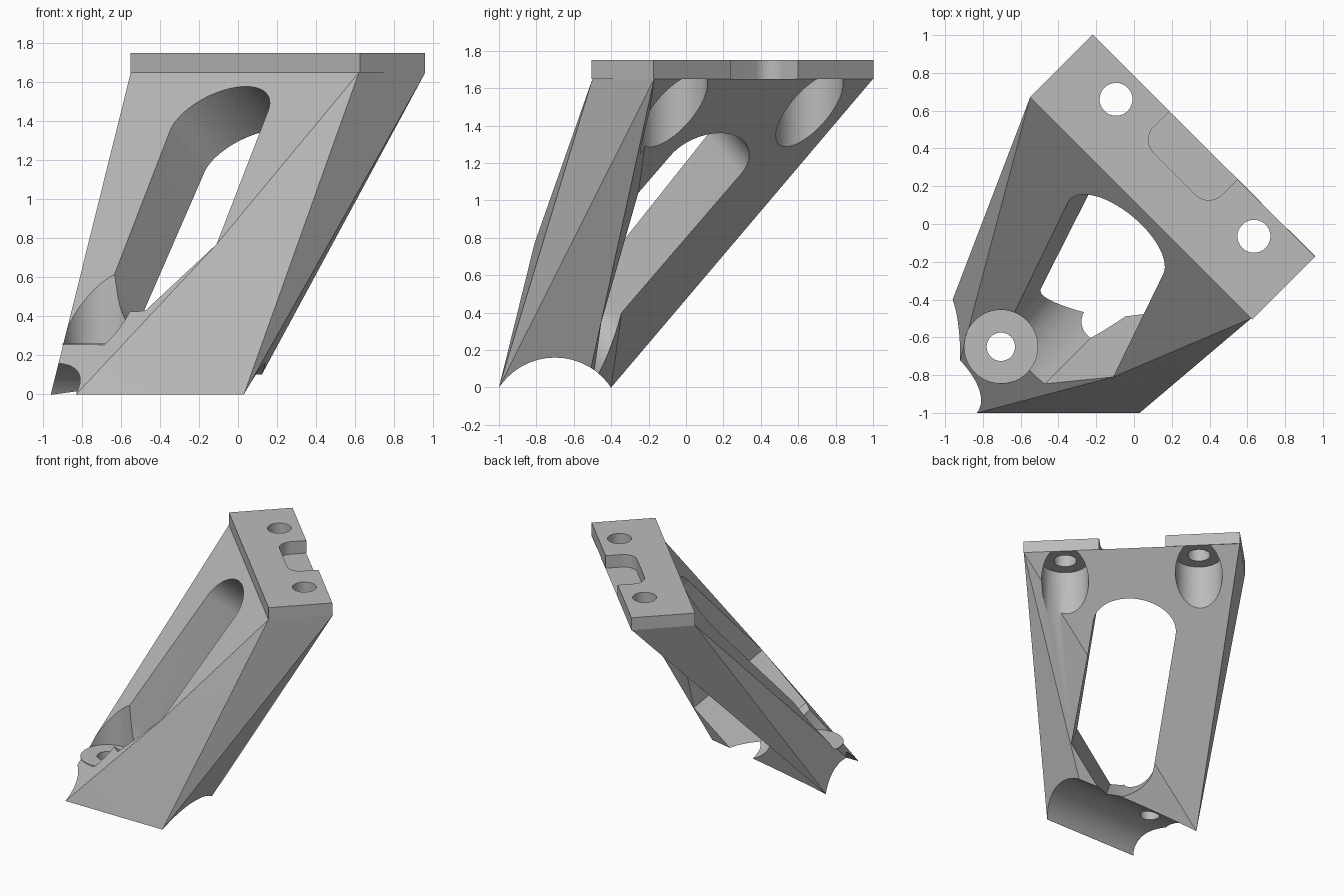
import bpy, bmesh
from math import sin, cos, radians
from mathutils import Matrix, Vector

cube = bpy.data.objects.get("Cube")
if cube:
    bpy.data.objects.remove(cube, do_unlink=True)

grey = bpy.data.materials.new("plain_grey")
grey.use_nodes = True
grey.diffuse_color = (0.5, 0.5, 0.5, 1)
grey.node_tree.nodes["Principled BSDF"].inputs["Base Color"].default_value = (0.5, 0.5, 0.5, 1)


def finish(name, bm):
    bmesh.ops.recalc_face_normals(bm, faces=bm.faces)
    mesh = bpy.data.meshes.new(name)
    bm.to_mesh(mesh)
    bm.free()
    mesh.materials.append(grey)
    obj = bpy.data.objects.new(name, mesh)
    bpy.context.collection.objects.link(obj)
    return obj


def prism(name, outline, low, high, frame=Matrix()):
    """Extrude a flat outline along the frame's third axis."""
    bm = bmesh.new()
    face = bm.faces.new([bm.verts.new((a, b, low)) for a, b in outline])
    # keep the starting face as the lower cap
    grown = bmesh.ops.extrude_face_region(bm, geom=[face], use_keep_orig=True)["geom"]
    moved = [v for v in grown if isinstance(v, bmesh.types.BMVert)]
    bmesh.ops.translate(bm, verts=moved, vec=(0, 0, high - low))
    bm.transform(frame)
    return finish(name, bm)


def arc(cx, cy, rx, ry, start, end, steps=16):
    angles = [radians(start + (end - start) * i / steps) for i in range(steps + 1)]
    return [(cx + rx * cos(a), cy + ry * sin(a)) for a in angles]


def rod(name, x, y, radius, low, high, frame=Matrix()):
    return prism(name, arc(x, y, radius, radius, 0, 360, 48)[:-1], low, high, frame)


def cut(target, cutters):
    bpy.context.view_layer.objects.active = target
    for cutter in cutters:
        cutter.hide_render = True
        mod = target.modifiers.new("cut", 'BOOLEAN')
        mod.operation, mod.solver, mod.object = 'DIFFERENCE', 'EXACT', cutter
        bpy.ops.object.modifier_apply(modifier=mod.name)
        bpy.data.objects.remove(cutter, do_unlink=True)


def axes(u, v, origin=(0, 0, 0)):
    u, v = Vector(u).normalized(), Vector(v).normalized()
    m = Matrix((u, v, u.cross(v))).transposed().to_4x4()
    m.translation = origin
    return m


PLATE_Z, TOP_Z, SEAT_Z = 1.65, 1.75, 0.26
BOLTS = [(-0.095, 0.66), (0.635, -0.065)]
FOOT_BOLT = (-0.705, -0.65)

# Mounting plate with a rounded notch in its rear edge
outline = [(-0.863, 0.085), (0.80, 0.085), (0.80, 0.555), (0.22, 0.555)]
outline += arc(0.12, 0.44, 0.10, 0.10, 0, -90, 10)
outline += arc(-0.19, 0.44, 0.10, 0.10, 270, 180, 10)
outline += [(-0.29, 0.555), (-0.863, 0.555)]
plate = prism("mounting_plate", outline, PLATE_Z, TOP_Z, axes((1, -1, 0), (1, 1, 0)))
cut(plate, [rod("plate_hole", x, y, 0.087, 1.5, 1.9) for x, y in BOLTS])

# Slanted body: plate corners A B G H, foot corners C P E F D, window corner K
corners = {"A": (-0.22, 1.0, PLATE_Z), "B": (0.96, -0.17, PLATE_Z),
           "G": (0.62, -0.50, PLATE_Z), "H": (-0.55, 0.67, PLATE_Z),
           "C": (-0.96, -0.40, 0), "P": (-0.96, -0.87, 0), "E": (-0.83, -1.0, 0),
           "F": (0.03, -1.0, 0), "D": (0.067, -0.53, 0), "K": (-0.11, -0.81, 0.77)}
bm = bmesh.new()
verts = {key: bm.verts.new(p) for key, p in corners.items()}
for face in "ABGH HGK HKE HEP GFK KFE HPC HCA ACB BCD GBF BDF PEFDC".split():
    bm.faces.new([verts[key] for key in face])
body = finish("slanted_body", bm)

# Round saddle under the foot, bolt recesses and foot bolt hole
cutters = [rod("saddle_cutter", -0.70, -0.20, 0.36, -1.5, 1.5, axes((0, 1, 0), (0, 0, 1)))]
cutters += [rod("recess_cutter", x, y, 0.18, 0.6, 1.7) for x, y in BOLTS]
cutters.append(rod("foot_recess_cutter", *FOOT_BOLT, 0.195, SEAT_Z, 1.2))
cutters.append(rod("foot_hole_cutter", *FOOT_BOLT, 0.075, -0.2, 0.5))

# Long window square to the sloping front, with one lower corner cut straight
tilt = Matrix.Rotation(radians(12.5), 4, 'Z')
window_frame = axes((1, -1, 0), (0.59, 0.59, 1), (-0.9145, -0.9145, 0))
window_frame = window_frame @ Matrix.Translation((0.10, 1.305, 0)) @ tilt
half = 0.535
window = arc(0, half, 0.32, 0.225, 0, 180, 28) + arc(0, -half, 0.32, 0.225, 180, 270, 14)
window.append((0.32, -0.38))
cutters.append(prism("window_cutter", window, -1.6, 0.4, window_frame))
cut(body, cutters)

# Thin round bolt seat on the foot
seat = rod("bolt_seat", *FOOT_BOLT, 0.195, SEAT_Z - 0.006, SEAT_Z + 0.001)
cut(seat, [rod("seat_hole", *FOOT_BOLT, 0.075, 0, 0.5)])

# Smooth the round walls and keep the edges crisp
for obj in (plate, body, seat):
    bpy.ops.object.select_all(action='DESELECT')
    obj.select_set(True)
    bpy.context.view_layer.objects.active = obj
    bpy.ops.object.shade_smooth_by_angle(angle=radians(20))
